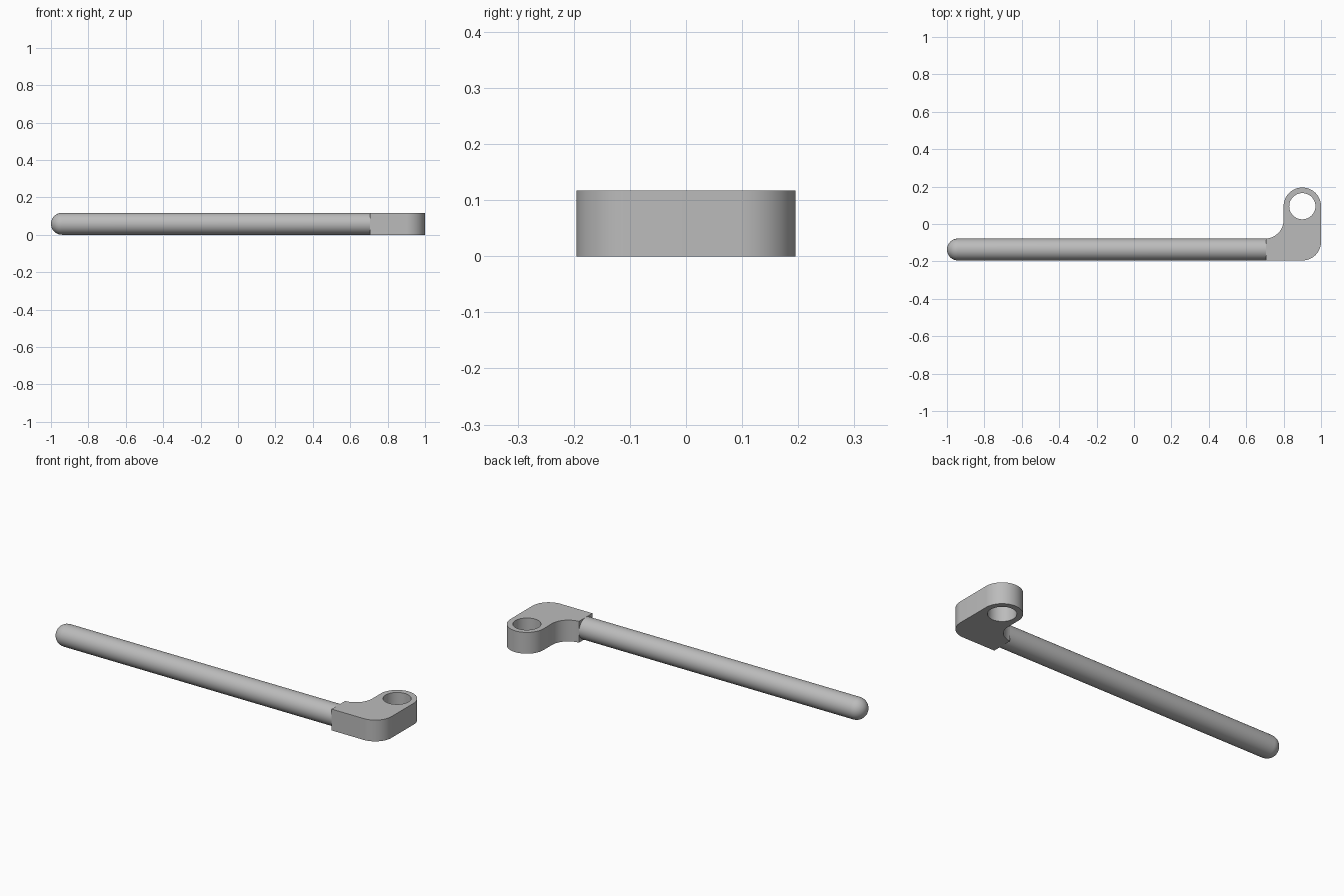
import bpy, bmesh, math
from mathutils import Matrix, Vector

cube = bpy.data.objects.get("Cube")
if cube:
    bpy.data.objects.remove(cube, do_unlink=True)

HEIGHT = 0.117
R = HEIGHT / 2
ROD_Y = -0.195 + R
EYE = (0.9, 0.095)

steel = bpy.data.materials.new("grey_steel")
steel.use_nodes = True
steel.diffuse_color = (0.5, 0.5, 0.5, 1)
steel.node_tree.nodes["Principled BSDF"].inputs["Base Color"].default_value = steel.diffuse_color


def arc(center, radius, start, end, steps):
    angles = [math.radians(start + (end - start) * i / steps) for i in range(steps + 1)]
    return [(center[0] + radius * math.cos(a), center[1] + radius * math.sin(a)) for a in angles]


def finish(name, bm):
    bmesh.ops.remove_doubles(bm, verts=bm.verts, dist=1e-5)
    bmesh.ops.recalc_face_normals(bm, faces=bm.faces)
    mesh = bpy.data.meshes.new(name)
    bm.to_mesh(mesh)
    bm.free()
    mesh.materials.clear()
    mesh.materials.append(steel)
    obj = bpy.data.objects.new(name, mesh)
    bpy.context.collection.objects.link(obj)
    bpy.ops.object.select_all(action='DESELECT')
    obj.select_set(True)
    bpy.context.view_layer.objects.active = obj
    bpy.ops.object.shade_smooth_by_angle(angle=math.radians(35))
    return obj


# Bracket: rounded elbow outline with a round through hole
outline = ([(0.705, -0.195)] + arc((0.9, -0.095), 0.1, -90, 0, 16)
           + arc(EYE, 0.1, 0, 180, 32) + arc((0.7, 0.022), 0.1, 0, -87, 16))
hole = arc(EYE, 0.07, 0, 360, 48)[:-1]

curve = bpy.data.curves.new("bracket_outline", 'CURVE')
curve.dimensions = '2D'
curve.fill_mode = 'BOTH'
curve.extrude = R
for points in (outline, hole):
    spline = curve.splines.new('POLY')
    spline.points.add(len(points) - 1)
    for p, (x, y) in zip(spline.points, points):
        p.co = (x, y, 0, 1)
    spline.use_cyclic_u = True
helper = bpy.data.objects.new("bracket_outline", curve)
bpy.context.collection.objects.link(helper)
bpy.context.view_layer.update()
flat = bpy.data.meshes.new_from_object(helper.evaluated_get(bpy.context.evaluated_depsgraph_get()))
bpy.data.objects.remove(helper, do_unlink=True)
bm = bmesh.new()
bm.from_mesh(flat)
bmesh.ops.translate(bm, verts=bm.verts, vec=(0, 0, R))
finish("elbow_bracket", bm)

# Rod: round bar with a domed free end, revolved about its length
bm = bmesh.new()
profile = arc((-1 + R, 0), R, 180, 90, 10) + [(0.72, R), (0.72, 0)]
verts = [bm.verts.new((x, 0, r)) for x, r in profile]
edges = [bm.edges.new(pair) for pair in zip(verts, verts[1:])]
bmesh.ops.spin(bm, geom=verts + edges, cent=(0, 0, 0), axis=(1, 0, 0),
               angle=math.tau, steps=40, use_merge=True)
bmesh.ops.translate(bm, verts=bm.verts, vec=(0, ROD_Y, R))
finish("round_rod", bm)
